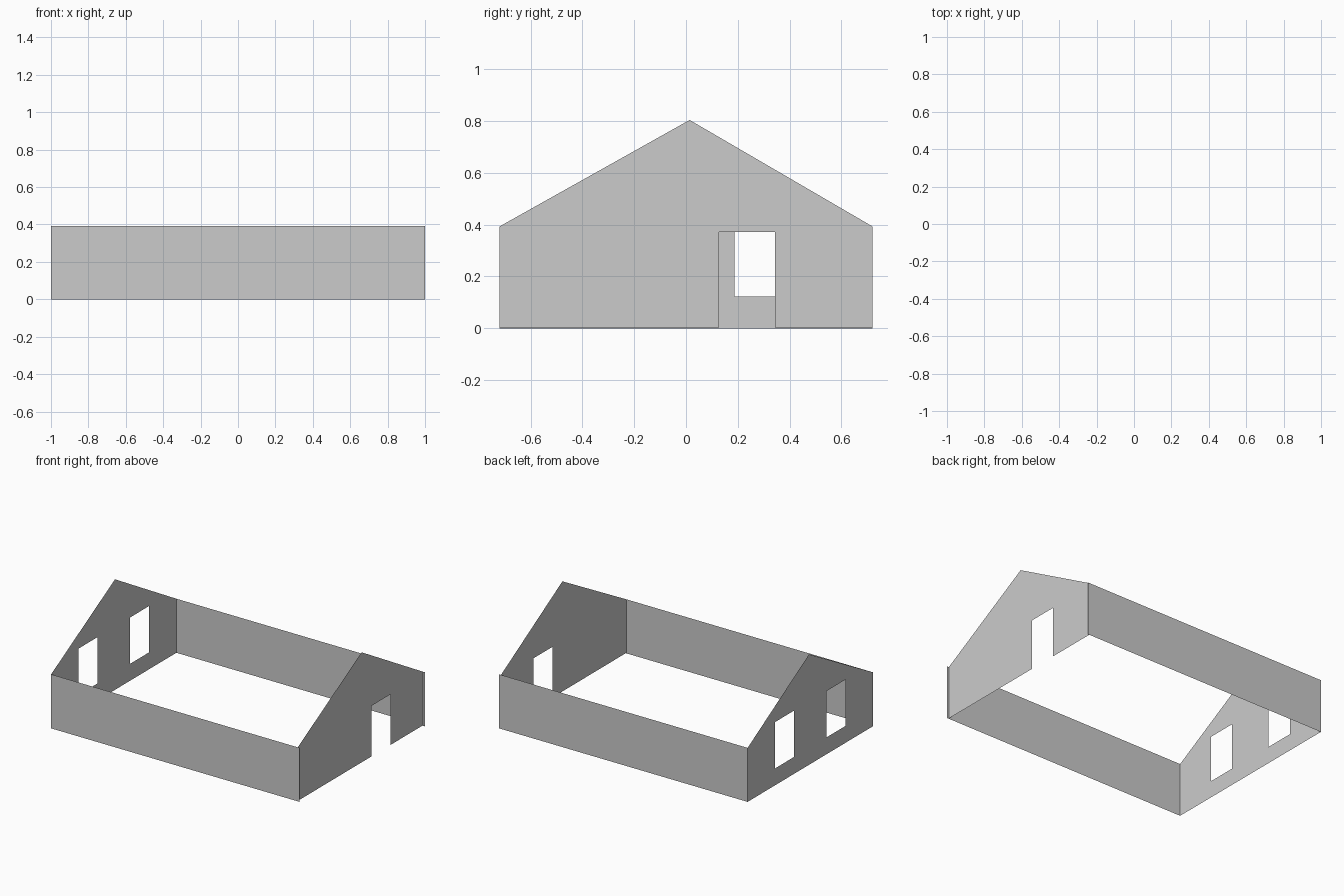
import bpy, bmesh

if "Cube" in bpy.data.objects:
    bpy.data.objects.remove(bpy.data.objects["Cube"])

HALF_X, HALF_Y = 1.0, 0.72
EAVE, APEX_Y, APEX_Z = 0.393, 0.014, 0.804


def roof_z(y):
    """Height of the gable's sloping edge at y."""
    edge = HALF_Y if y > APEX_Y else -HALF_Y
    return APEX_Z + (EAVE - APEX_Z) * (y - APEX_Y) / (edge - APEX_Y)


def make_object(name, polygons):
    bm = bmesh.new()
    for poly in polygons:
        bm.faces.new([bm.verts.new(p) for p in poly])
    bmesh.ops.remove_doubles(bm, verts=bm.verts, dist=1e-5)
    mesh = bpy.data.meshes.new(name)
    bm.to_mesh(mesh)
    bm.free()
    obj = bpy.data.objects.new(name, mesh)
    bpy.context.collection.objects.link(obj)
    return obj


def gable(name, x, base, openings):
    """Single-sheet gable built in upright strips; openings are (y0, y1, sill, head)."""
    cuts = sorted({-HALF_Y, APEX_Y, HALF_Y, *(y for o in openings for y in o[:2])})
    polys = []
    for a, b in zip(cuts, cuts[1:]):
        low = base
        for y0, y1, sill, head in openings:
            if y0 <= a and b <= y1:
                if sill > base:
                    polys.append([(x, a, base), (x, b, base), (x, b, sill), (x, a, sill)])
                low = head
        polys.append([(x, a, low), (x, b, low), (x, b, roof_z(b)), (x, a, roof_z(a))])
    if x < 0:  # face outwards
        polys = [p[::-1] for p in polys]
    return make_object(name, polys)


# Long side walls
for name, s in (("front_wall", -1), ("back_wall", 1)):
    y = s * HALF_Y
    make_object(name, [[(s * HALF_X, y, 0), (-s * HALF_X, y, 0),
                        (-s * HALF_X, y, EAVE), (s * HALF_X, y, EAVE)]])

# Gable with the doorway, set slightly inside the side walls
gable("door_gable", 0.985, 0.003, [(0.128, 0.344, 0.003, 0.371)])

# Gable with two windows
gable("window_gable", -HALF_X, 0.0,
      [(-0.403, -0.187, 0.123, 0.46), (0.187, 0.403, 0.123, 0.46)])
